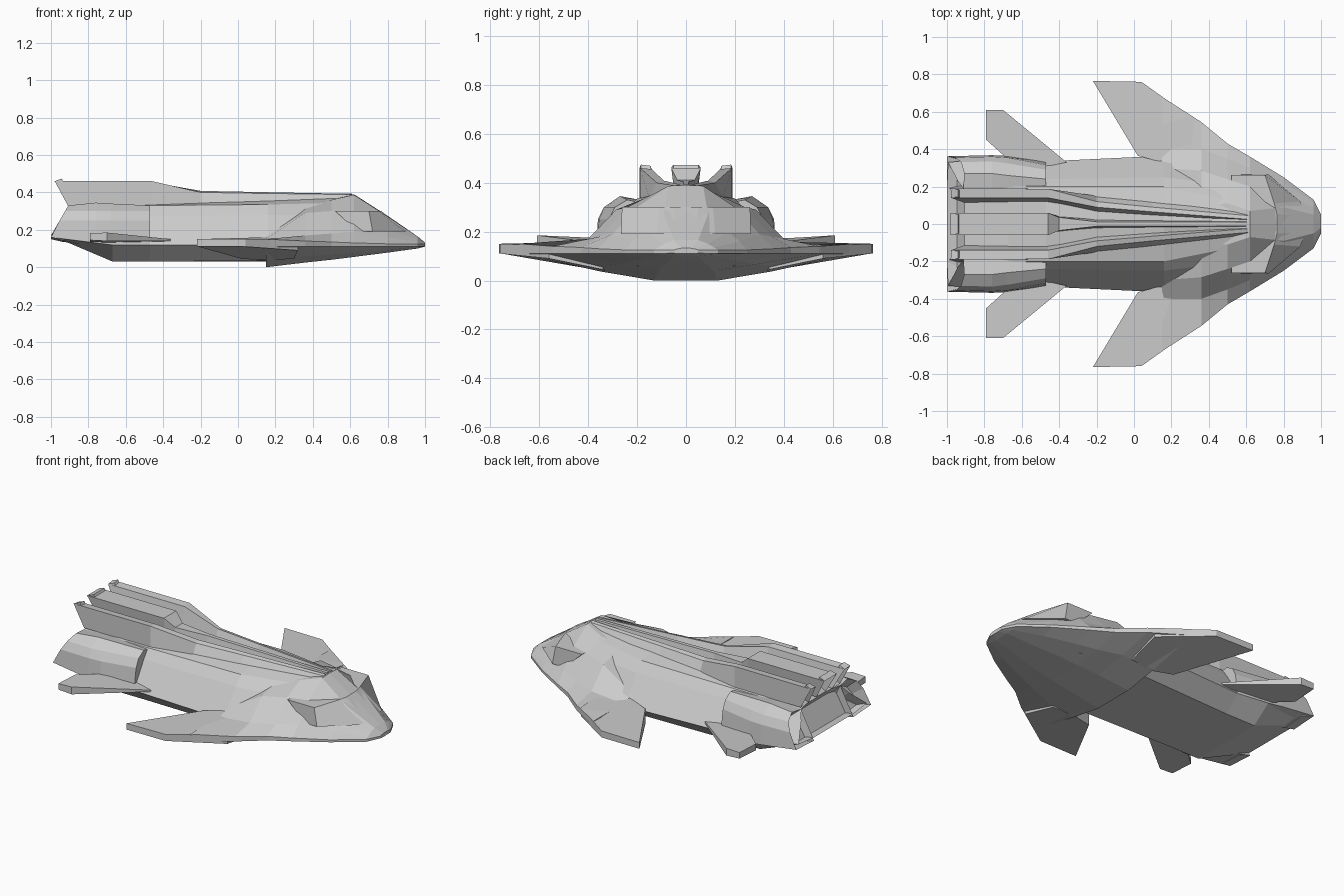
import bpy, bmesh


def skin(name, rings, mirror=False, recess=None):
    """Skin closed rings of 3D points, cap both ends, optionally sink the first cap."""
    bm = bmesh.new()
    vs = [[bm.verts.new(p) for p in r] for r in rings]
    n = len(vs[0])
    for a, b in zip(vs, vs[1:]):
        for i in range(n):
            j = (i + 1) % n
            bm.faces.new((a[i], a[j], b[j], b[i]))
    cap = bm.faces.new(vs[0])
    bm.faces.new(vs[-1])
    bmesh.ops.recalc_face_normals(bm, faces=bm.faces[:])
    if recess:
        bmesh.ops.inset_individual(bm, faces=[cap], thickness=recess[0], depth=-recess[1])
    me = bpy.data.meshes.new(name)
    bm.to_mesh(me)
    bm.free()
    ob = bpy.data.objects.new(name, me)
    bpy.context.collection.objects.link(ob)
    if mirror:
        m = ob.modifiers.new("Mirror", 'MIRROR')
        m.use_axis = (False, True, False)
        m.use_mirror_merge = False
    return ob


def loft(name, stations, symmetric=False, **kw):
    """Stations are (x, [(y, z)...]); x may be a function of z for a slanted end."""
    rings = []
    for x, pts in stations:
        if symmetric:
            pts = pts + [(-y, z) for y, z in reversed(pts) if y > 0]
        rings.append([(x(z) if callable(x) else x, y, z) for y, z in pts])
    return skin(name, rings, **kw)


def plate(name, pts):
    """Mirrored plate from (x, y, z_bottom, z_top) corners."""
    return skin(name, [[(x, y, b) for x, y, b, t in pts],
                       [(x, y, t) for x, y, b, t in pts]], mirror=True)


def tail(z):
    # slanted stern, furthest back at z = 0.17
    return -1 + max(0, z - 0.17) * 0.58


# main hull
loft("main_hull", [
    (tail, [(0, .33), (.12, .33), (.19, .32), (.23, .27), (.33, .18), (.2, .17), (0, .17)]),
    (-.67, [(0, .35), (.12, .35), (.2, .33), (.24, .275), (.36, .12), (.24, .03), (0, .03)]),
    (-.47, [(0, .355), (.12, .35), (.2, .33), (.24, .275), (.335, .12), (.24, .03), (0, .03)]),
    (.16, [(0, .375), (.08, .36), (.2, .335), (.25, .28), (.365, .12), (.26, .035), (0, .03)]),
    (.56, [(0, .385), (.06, .37), (.12, .345), (.2, .28), (.3, .14), (.2, .06), (0, .05)]),
], symmetric=True, recess=(.02, .05))

# wedge-shaped head with the keel beneath it
loft("head", [
    (.15, [(0, .2), (.1, .2), (.3, .17), (.4, .15), (.68, .15), (.68, .11), (.35, .037), (.13, 0), (0, 0)]),
    (.36, [(0, .33), (.1, .33), (.285, .29), (.4, .17), (.545, .14), (.545, .11), (.33, .06), (.12, .025), (0, .025)]),
    (.5, [(0, .36), (.11, .36), (.24, .3), (.35, .18), (.43, .135), (.43, .11), (.28, .065), (.11, .04), (0, .04)]),
    (.62, [(0, .39), (.07, .387), (.2, .3), (.3, .19), (.36, .13), (.36, .11), (.24, .075), (.1, .055), (0, .055)]),
    (.8, [(0, .275), (.09, .27), (.17, .2), (.22, .16), (.25, .125), (.25, .11), (.17, .09), (.07, .078), (0, .078)]),
    (.96, [(0, .165), (.05, .165), (.09, .15), (.115, .135), (.13, .125), (.13, .11), (.09, .105), (.05, .1), (0, .1)]),
    (1.0, [(0, .132), (.02, .132), (.03, .13), (.04, .128), (.05, .125), (.05, .112), (.04, .11), (.02, .11), (0, .11)]),
], symmetric=True)

# visor wrapping around the head
visor = []
for z, half in ((.19, [(.915, .05), (.89, .12), (.72, .265), (.64, .265)]),
                (.30, [(.765, .05), (.75, .11), (.70, .262), (.52, .262)])):
    visor.append([(x, y, z) for x, y in half] + [(x, -y, z) for x, y in reversed(half)])
skin("visor", visor)

# swept front wings
plate("front_wing", [(.3, .34, .045, .17), (.32, .56, .09, .143), (.04, .76, .11, .15),
                     (-.22, .765, .112, .15), (.02, .365, .045, .14), (.15, .33, .037, .16)])

# rear stabiliser fins
plate("rear_fin", [(-.79, .61, .145, .182), (-.70, .61, .14, .185), (-.36, .33, .14, .15),
                   (-.6, .28, .13, .17), (-.79, .45, .135, .175)])

# side engine pods
loft("engine_pod", [
    (tail, [(.19, .32), (.27, .33), (.33, .3), (.355, .25), (.362, .16), (.19, .15)]),
    (-.76, [(.19, .33), (.27, .345), (.335, .3), (.36, .25), (.368, .13), (.19, .1)]),
    (-.68, [(.19, .33), (.26, .34), (.325, .3), (.355, .25), (.365, .12), (.19, .09)]),
    (-.47, [(.19, .32), (.24, .33), (.29, .3), (.315, .25), (.335, .12), (.19, .1)]),
], mirror=True, recess=(.025, .07))


def rail_end(z):
    return -.91 - (z - .33) * .54


# central thruster running forward into a thin spine
loft("center_thruster", [
    (rail_end, [(-.06, .46), (.06, .46), (.045, .34), (-.045, .34)]),
    (-.46, [(-.06, .46), (.06, .46), (.045, .34), (-.045, .34)]),
    (-.40, [(-.035, .41), (.035, .41), (.04, .34), (-.04, .34)]),
    (-.2, [(-.012, .405), (.012, .405), (.025, .34), (-.025, .34)]),
    (.61, [(-.01, .393), (.01, .393), (.02, .35), (-.02, .35)]),
], recess=(.01, .04))

# outer thrusters tapering into long dorsal rails
loft("side_thruster_rail", [
    (rail_end, [(.14, .455), (.19, .46), (.19, .33), (.115, .33)]),
    (-.46, [(.14, .455), (.188, .46), (.188, .33), (.115, .33)]),
    (-.2, [(.09, .408), (.12, .4), (.15, .335), (.06, .335)]),
    (.1, [(.065, .402), (.09, .395), (.12, .345), (.04, .345)]),
    (.61, [(.025, .392), (.045, .388), (.07, .35), (.02, .35)]),
], mirror=True, recess=(.008, .04))
